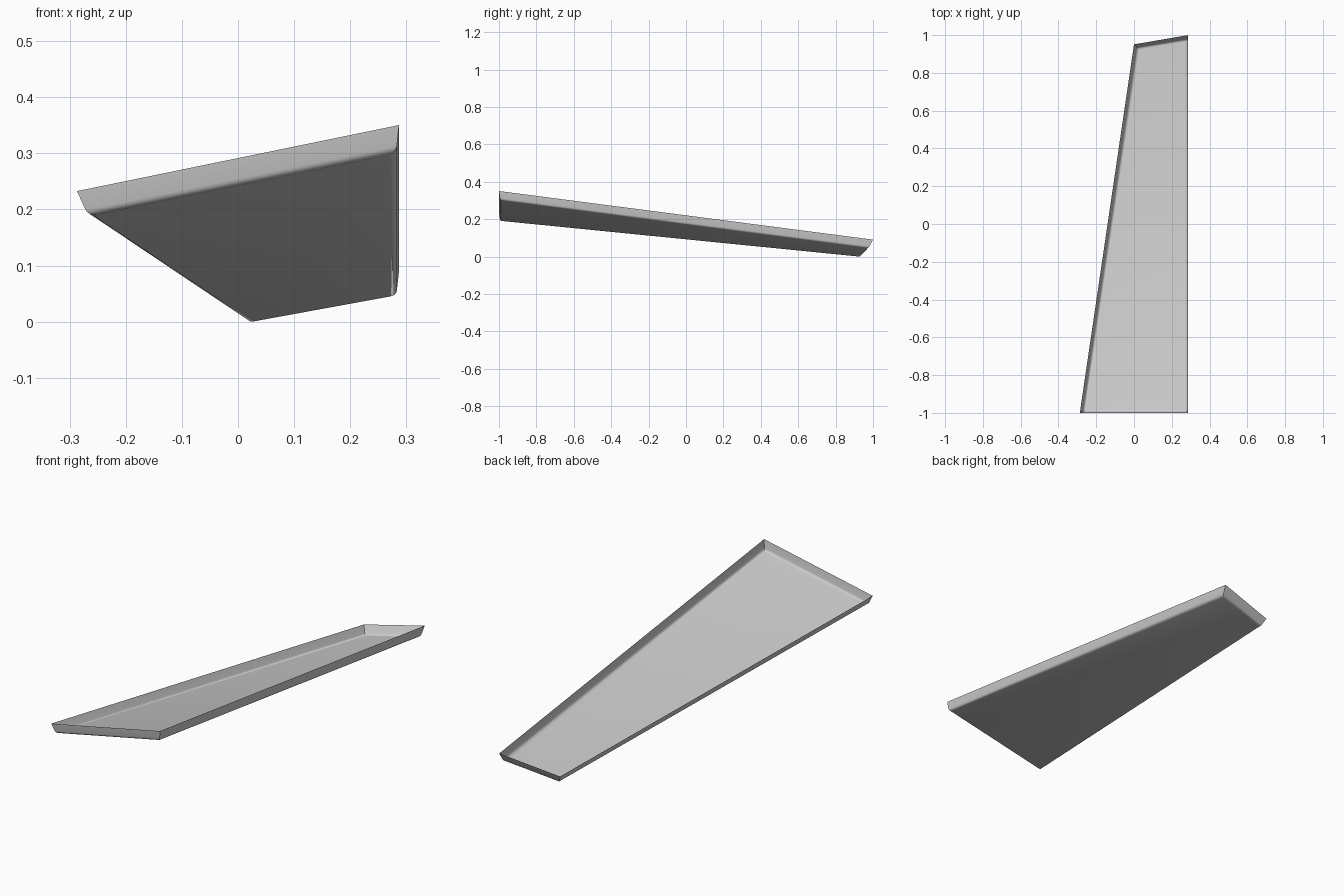
import bpy, bmesh

if "Cube" in bpy.data.objects:
    bpy.data.objects.remove(bpy.data.objects["Cube"])

# The tray is tilted: rim and floor are parallel sloping planes
def slope(x, y, top):
    return top + 0.205 * (x - 0.287) - 0.13 * (y + 1.0)

rim_outline = [(-0.287, -1.0), (0.287, -1.0), (0.287, 1.0), (0.0, 0.951)]
floor_outline = [(-0.267, -0.994), (0.282, -0.994), (0.282, 0.976), (0.019, 0.931)]

# Open-topped thin shell: floor plus four walls
bm = bmesh.new()
rim = [bm.verts.new((x, y, slope(x, y, 0.348))) for x, y in rim_outline]
floor = [bm.verts.new((x, y, slope(x, y, 0.301))) for x, y in floor_outline]
floor_face = bm.faces.new(floor[::-1])
for i in range(4):
    j = (i + 1) % 4
    bm.faces.new((floor[i], floor[j], rim[j], rim[i]))

# Rounded edge where the walls meet the floor
bmesh.ops.bevel(bm, geom=list(floor_face.edges), offset=0.011, segments=4,
                profile=0.5, affect='EDGES')

# Rest the lowest corner on the ground
low = min(v.co.z for v in bm.verts)
bmesh.ops.translate(bm, verts=bm.verts, vec=(0, 0, -low))

mesh = bpy.data.meshes.new("tray_shell")
bm.to_mesh(mesh)
bm.free()
tray = bpy.data.objects.new("tray_shell", mesh)
bpy.context.collection.objects.link(tray)

# Smooth rounding, crisp wall corners
bpy.context.view_layer.objects.active = tray
tray.select_set(True)
bpy.ops.object.shade_smooth_by_angle(angle=0.6)
